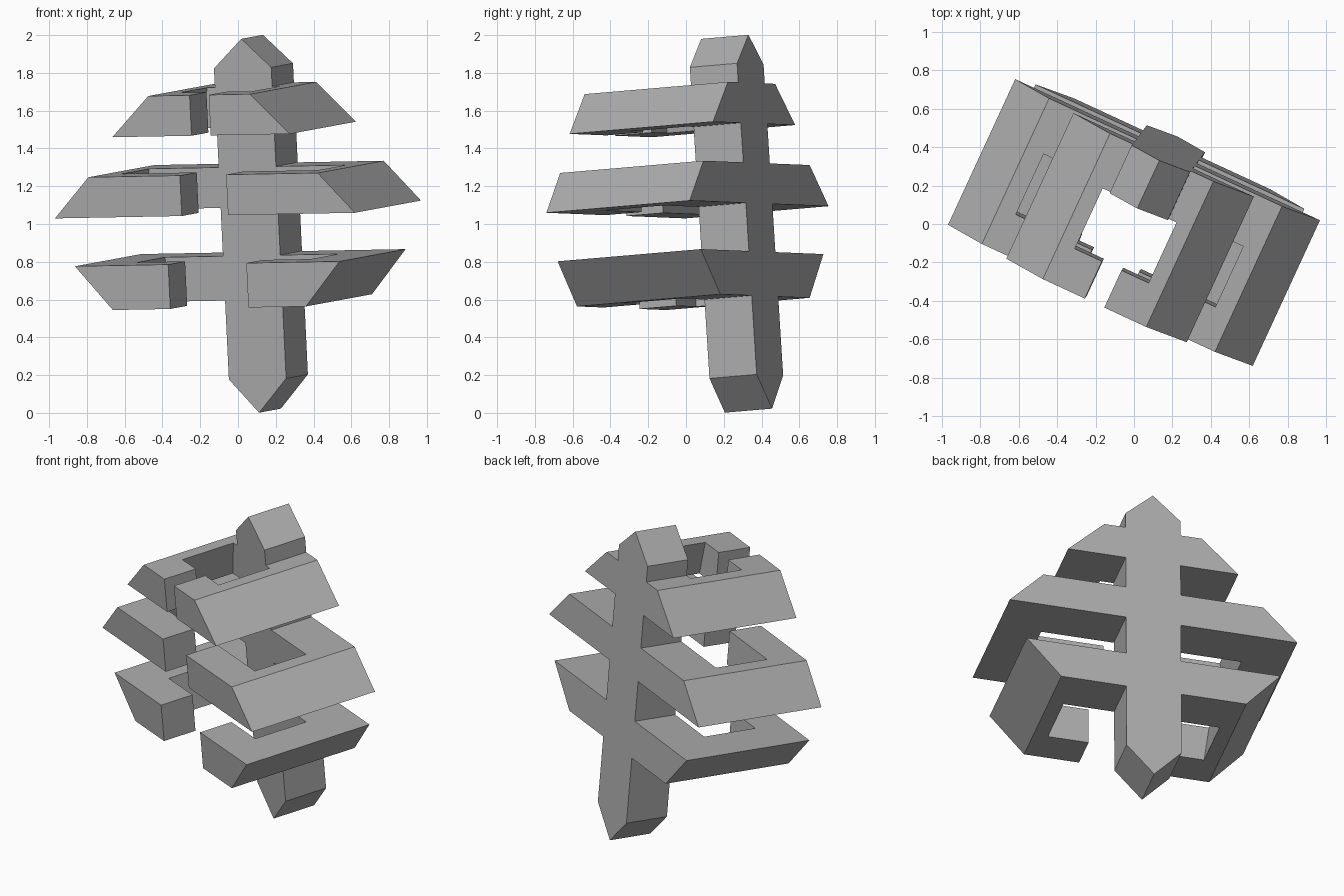
import bpy, bmesh
from mathutils import Matrix, Vector

if "Cube" in bpy.data.objects:
    bpy.data.objects.remove(bpy.data.objects["Cube"])

# Tilted frame of the whole figure: sideways, backward and up axes
side = Vector((0.907, -0.42, 0.017)).normalized()
back = Vector((0.416, 0.905, 0.077))
back = (back - side * back.dot(side)).normalized()
up = side.cross(back)
FRAME = Matrix((side, back, up)).transposed().to_4x4() @ Matrix.Translation((0.015, 0, 0))

# Shared depths, front to back
FRONT, FRONT_IN, BACK_IN, BACK = -0.329, -0.115, 0.233, 0.509
SPINE = 0.167  # half width of the spine

gray = bpy.data.materials.new("bone_gray")
gray.diffuse_color = (0.42, 0.42, 0.42, 1)
gray.use_nodes = True
gray.node_tree.nodes["Principled BSDF"].inputs["Base Color"].default_value = gray.diffuse_color


def loft(name, loop_a, loop_b, mirror=False):
    """Solid between two matching outlines, optionally mirrored sideways."""
    bm = bmesh.new()
    a = [bm.verts.new(p) for p in loop_a]
    b = [bm.verts.new(p) for p in loop_b]
    bm.faces.new(a)
    bm.faces.new(b[::-1])
    n = len(a)
    for i in range(n):
        j = (i + 1) % n
        bm.faces.new((a[i], b[i], b[j], a[j]))
    bmesh.ops.recalc_face_normals(bm, faces=bm.faces)
    mesh = bpy.data.meshes.new(name)
    bm.to_mesh(mesh)
    bm.free()
    mesh.materials.append(gray)
    ob = bpy.data.objects.new(name, mesh)
    bpy.context.collection.objects.link(ob)
    ob.matrix_world = FRAME
    if mirror:
        mod = ob.modifiers.new("mirror", 'MIRROR')
        mod.use_mirror_merge = False
    return ob


def rib_outline(outer, inner, gap, z):
    """C-shaped plan of one half of a rib, from spine round to the front gap."""
    plan = [(SPINE, BACK), (outer, BACK), (outer, FRONT), (gap, FRONT),
            (gap, FRONT_IN), (inner, FRONT_IN), (inner, BACK_IN), (SPINE, BACK_IN)]
    return [(x, y, z) for x, y in plan]


# Spine: bar with pointed ends
profile = [(0, -0.017), (SPINE, 0.162), (SPINE, 1.814),
           (0, 1.968), (-SPINE, 1.814), (-SPINE, 0.162)]
loft("spine", [(x, BACK_IN, z) for x, z in profile], [(x, BACK, z) for x, z in profile])

# Rib pairs: gap, then (outer, inner, height) at the bottom and at the top
ribs = {
    "upper_ribs": (0.056, (0.518, 0.250, 1.498), (0.297, 0.212, 1.713)),
    "middle_ribs": (0.135, (0.875, 0.610, 1.073), (0.669, 0.573, 1.288)),
    "lower_ribs": (0.228, (0.563, 0.475, 0.581), (0.772, 0.506, 0.817)),
}
for name, (gap, low, high) in ribs.items():
    loft(name, rib_outline(low[0], low[1], gap, low[2]),
         rib_outline(high[0], high[1], gap, high[2]), mirror=True)
